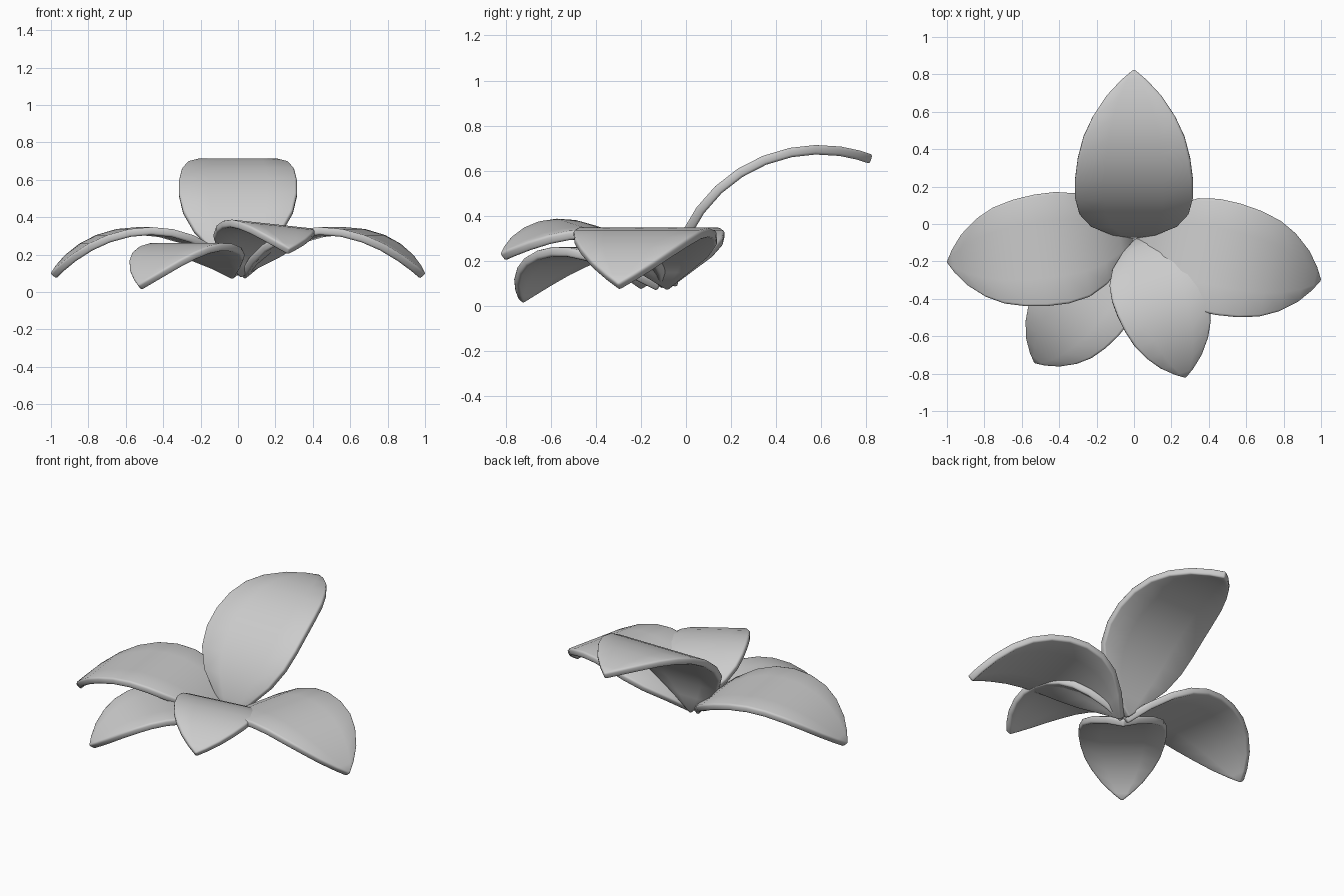
import bpy, bmesh, math
from mathutils import Vector, Matrix

if "Cube" in bpy.data.objects:
    bpy.data.objects.remove(bpy.data.objects["Cube"])

# Petal outline: (fraction along the arc, half width relative to the widest point)
OUTLINE = [(0.0, 0.0), (0.1, 0.40), (0.2, 0.74), (0.3, 0.93), (0.4, 1.0), (0.5, 1.0),
           (0.6, 0.955), (0.7, 0.86), (0.79, 0.70), (0.88, 0.47), (0.95, 0.22), (1.0, 0.0)]
COLS = 4


def petal(name, base, tip, half_width, rise, roll=0.0, thick=0.042):
    """Arched leaf-shaped sheet from base to tip; rise is the arch height."""
    base, tip = Vector(base), Vector(tip)
    chord = tip - base
    c = chord.length
    d = chord.normalized()
    side = Vector((d.y, -d.x, 0)).normalized()
    side = Matrix.Rotation(math.radians(roll), 3, d) @ side
    up = side.cross(d)
    half = 2 * math.atan(2 * rise / c)
    r = c / (2 * math.sin(half))

    bm = bmesh.new()
    rows = []
    for t, w in OUTLINE:
        a = half * (1 - 2 * t)
        p = base + d * r * (math.sin(half) - math.sin(a)) + up * r * (math.cos(a) - math.cos(half))
        if w == 0:
            rows.append([bm.verts.new(p)])
        else:
            rows.append([bm.verts.new(p + side * half_width * w * (2 * i / COLS - 1))
                         for i in range(COLS + 1)])
    for a, b in zip(rows, rows[1:]):
        for i in range(COLS):
            if len(a) == 1:
                bm.faces.new((a[0], b[i + 1], b[i]))
            elif len(b) == 1:
                bm.faces.new((a[i], a[i + 1], b[0]))
            else:
                bm.faces.new((a[i], a[i + 1], b[i + 1], b[i]))
    bmesh.ops.recalc_face_normals(bm, faces=bm.faces)
    me = bpy.data.meshes.new(name)
    bm.to_mesh(me)
    bm.free()
    ob = bpy.data.objects.new(name, me)
    bpy.context.collection.objects.link(ob)

    # Thickness and softened rim
    s = ob.modifiers.new("thickness", 'SOLIDIFY')
    s.thickness, s.offset = thick, 0
    b = ob.modifiers.new("rim", 'BEVEL')
    b.width, b.segments, b.limit_method = 0.011, 2, 'ANGLE'
    b.angle_limit = math.radians(50)
    bpy.ops.object.select_all(action='DESELECT')
    ob.select_set(True)
    bpy.context.view_layer.objects.active = ob
    bpy.ops.object.shade_smooth_by_angle(angle=math.radians(40))
    return ob


petal("back_petal", (0, -0.06, 0.085), (0, 0.825, 0.65), 0.315, 0.265)
petal("right_petal", (0.02, -0.08, 0.08), (0.99, -0.298, 0.083), 0.305, 0.245)
petal("left_petal", (-0.01, -0.08, 0.08), (-0.99, -0.202, 0.083), 0.30, 0.245)
petal("front_right_petal", (0.01, -0.09, 0.085), (0.272, -0.815, 0.215), 0.25, 0.19, roll=-6)
petal("front_left_petal", (-0.02, -0.12, 0.08), (-0.525, -0.735, 0.022), 0.255, 0.19)
